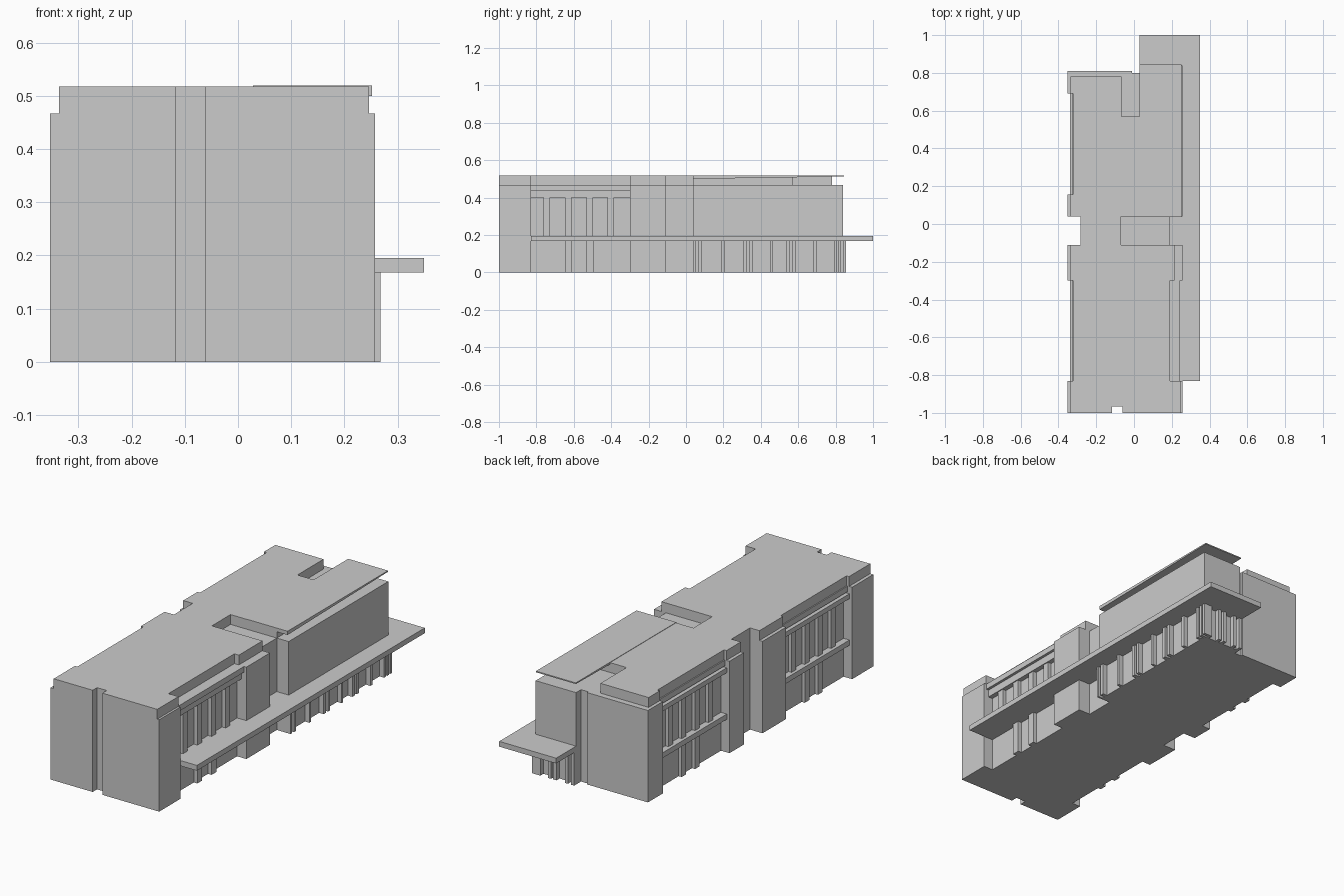
import bpy, bmesh

if "Cube" in bpy.data.objects:
    bpy.data.objects.remove(bpy.data.objects["Cube"])


def add_object(name, bm):
    bmesh.ops.recalc_face_normals(bm, faces=bm.faces)
    mesh = bpy.data.meshes.new(name)
    bm.to_mesh(mesh)
    bm.free()
    obj = bpy.data.objects.new(name, mesh)
    bpy.context.collection.objects.link(obj)
    return obj


def prism(name, outline, z0, z1):
    """Extrude a plan outline between two heights."""
    bm = bmesh.new()
    face = bm.faces.new([bm.verts.new((x, y, z0)) for x, y in outline])
    top = bmesh.ops.extrude_face_region(bm, geom=[face])["geom"]
    for v in top:
        if isinstance(v, bmesh.types.BMVert):
            v.co.z = z1
    return add_object(name, bm)


def boxes(name, items):
    """One object from boxes given as (x0, x1, y0, y1, z0, z1)."""
    bm = bmesh.new()
    for x0, x1, y0, y1, z0, z1 in items:
        verts = bmesh.ops.create_cube(bm, size=1)["verts"]
        for v in verts:
            v.co.x = x1 if v.co.x > 0 else x0
            v.co.y = y1 if v.co.y > 0 else y0
            v.co.z = z1 if v.co.z > 0 else z0
    return add_object(name, bm)


EAVE, ROOF = 0.467, 0.517
CAN0, CAN1 = 0.168, 0.195
GROOVE = [(-0.117, -1), (-0.117, -0.965), (-0.062, -0.965), (-0.062, -1)]


def west_side(pier, bay, back):
    """West outline from the back corner to the front corner."""
    return [(-pier, back), (-pier, 0.69), (-bay, 0.69), (-bay, 0.155),
            (-pier, 0.155), (-pier, 0.04), (-0.283, 0.04), (-0.283, -0.11),
            (-pier, -0.11), (-pier, -0.3), (-bay, -0.3), (-bay, -0.83),
            (-pier, -0.83), (-pier, -1)]


# Main body with window bays and recesses
prism("main_body", GROOVE + [
    (0.257, -1), (0.257, -0.83), (0.205, -0.83), (0.205, -0.3),
    (0.257, -0.3), (0.257, -0.11), (0.19, -0.11), (0.19, 0.04),
    (0.215, 0.04), (0.215, 0.8), (-0.01, 0.8), (-0.01, 0.81)]
    + west_side(0.353, 0.305, 0.81), 0, EAVE)

# Raised roof level with the sunken court and rear notch
prism("upper_roof", GROOVE + [
    (0.246, -1), (0.246, -0.83), (0.19, -0.83), (0.19, -0.3),
    (0.215, -0.3), (0.215, -0.11), (-0.07, -0.11), (-0.07, 0.04),
    (0.19, 0.04), (0.19, 0.57), (-0.065, 0.57), (-0.065, 0.78)]
    + west_side(0.336, 0.322, 0.78), EAVE, ROOF)

# East wing above the canopy
boxes("east_wing", [(0.03, 0.257, 0.04, 0.84, CAN0, EAVE)])

# Tapered roof slab over the east wing
slab = boxes("roof_slab", [(0.028, 0.252, 0.038, 0.845, 0.5, 0.519)])
for v in slab.data.vertices:
    if v.co.y > 0.5 and v.co.z < 0.51:
        v.co.z = 0.513

# Entrance canopy
boxes("canopy", [(0.18, 0.35, -0.83, 1.0, CAN0, CAN1),
                 (0.03, 0.35, 0.79, 1.0, CAN0, CAN1)])

# Ground floor wall and columns below the canopy
boxes("ground_floor_wall", [(0.03, 0.243, 0.04, 0.83, 0, CAN0)])
spans = [(0.04, 0.05), (0.065, 0.085), (0.19, 0.205), (0.305, 0.325),
         (0.34, 0.355), (0.45, 0.462), (0.535, 0.555), (0.57, 0.588),
         (0.68, 0.697), (0.79, 0.805), (0.815, 0.83), (0.84, 0.855)]
cols = [(0.235, 0.268, a, b, 0, CAN0) for a, b in spans]
cols += [(x, x + 0.018, 0.82, 0.855, 0, CAN0)
         for x in (0.03, 0.065, 0.13, 0.16, 0.22)]
boxes("ground_floor_columns", cols)

# East window bay: eaves band, lintel and piers
y0, y1 = -0.83, -0.3
boxes("east_bay_bands", [(0.19, 0.244, y0, y1, 0.438, EAVE),
                         (0.19, 0.23, y0, y1, 0.40, 0.438)])
boxes("east_bay_piers",
      [(0.2, 0.225, a, a + 0.036, CAN1, 0.40)
       for a in (-0.763, -0.648, -0.533, -0.42)]
      + [(0.2, 0.225, a, a + 0.038, 0, CAN0) for a in (-0.648, -0.533)])

# West window bays: eaves band, lintel, sill band and piers
for label, y0, y1 in (("front", -0.83, -0.3), ("rear", 0.155, 0.69)):
    boxes("west_%s_bay_bands" % label,
          [(-0.328, -0.29, y0, y1, 0.438, EAVE),
           (-0.338, -0.29, y0, y1, 0.405, 0.43),
           (-0.318, -0.29, y0, y1, 0.40, 0.44),
           (-0.338, -0.29, y0, y1, CAN0, CAN1)])
    step = (y1 - y0) / 5
    mids = [y0 + step * i for i in range(1, 5)]
    boxes("west_%s_bay_piers" % label,
          [(-0.322, -0.29, m - 0.018, m + 0.018, CAN1, 0.405) for m in mids]
          + [(-0.322, -0.29, m - 0.018, m + 0.018, 0, CAN0) for m in mids[1:3]])
